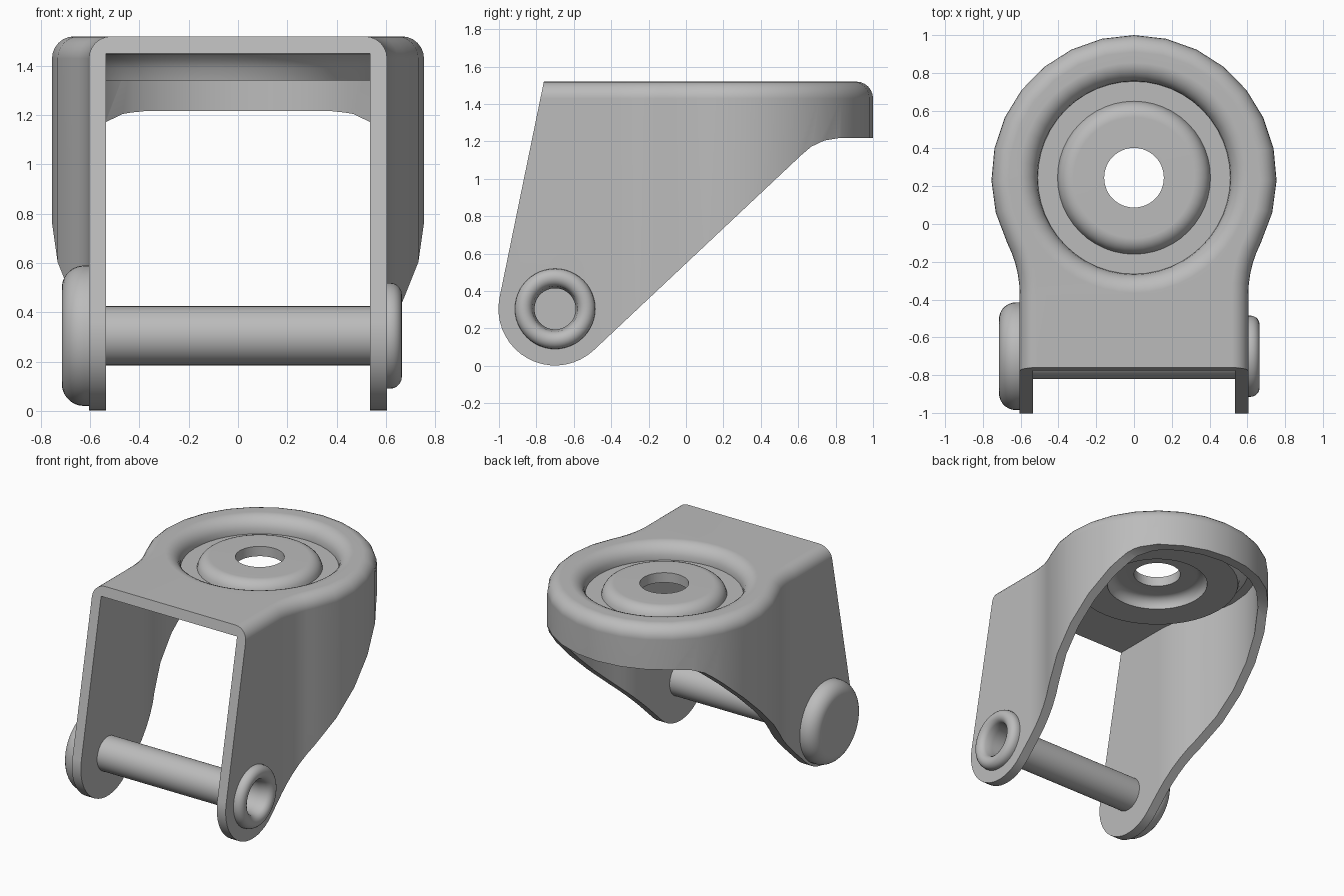
import bpy, bmesh, math
from mathutils import Vector, Matrix

if "Cube" in bpy.data.objects:
    bpy.data.objects.remove(bpy.data.objects["Cube"], do_unlink=True)

steel = bpy.data.materials.new("grey steel")
steel.use_nodes = True
GREY = (0.5, 0.5, 0.5, 1)
steel.diffuse_color = GREY
steel.node_tree.nodes["Principled BSDF"].inputs["Base Color"].default_value = GREY


def finish(name, bm):
    bmesh.ops.recalc_face_normals(bm, faces=bm.faces)
    mesh = bpy.data.meshes.new(name)
    bm.to_mesh(mesh)
    bm.free()
    mesh.materials.append(steel)
    obj = bpy.data.objects.new(name, mesh)
    bpy.context.collection.objects.link(obj)
    return obj


def loft(name, rings):
    """Skin equal-length closed rings and cap both ends."""
    bm = bmesh.new()
    loops = [[bm.verts.new(p) for p in ring] for ring in rings]
    n = len(loops[0])
    for a, b in zip(loops, loops[1:]):
        for i in range(n):
            j = (i + 1) % n
            bm.faces.new((a[i], a[j], b[j], b[i]))
    bm.faces.new(loops[0])
    bm.faces.new(loops[-1])
    return finish(name, bm)


def revolve(name, profile, centre, along_x=False, steps=48):
    """Spin (radius, height) points round z, or round x."""
    bm = bmesh.new()
    verts = [bm.verts.new((r, 0, h)) for r, h in profile]
    edges = [bm.edges.new(pair) for pair in zip(verts, verts[1:])]
    bmesh.ops.spin(bm, geom=verts + edges, cent=(0, 0, 0), axis=(0, 0, 1),
                   angle=math.tau, steps=steps, use_duplicate=False)
    bmesh.ops.remove_doubles(bm, verts=bm.verts, dist=0.0005)
    if along_x:
        bm.transform(Matrix.Rotation(math.pi / 2, 4, 'Y'))
    bm.transform(Matrix.Translation(Vector(centre)))
    return finish(name, bm)


def arc(cx, cy, r, start, end, n):
    angles = [math.radians(start + (end - start) * i / n) for i in range(n + 1)]
    return [(cx + r * math.cos(a), cy + r * math.sin(a)) for a in angles]


def combine(target, tool, operation):
    mod = target.modifiers.new(operation.lower(), 'BOOLEAN')
    mod.operation = operation
    mod.solver = 'EXACT'
    mod.object = tool
    bpy.context.view_layer.objects.active = target
    bpy.ops.object.modifier_apply(modifier=mod.name)
    bpy.data.objects.remove(tool, do_unlink=True)


def smooth(obj):
    bpy.ops.object.select_all(action='DESELECT')
    obj.select_set(True)
    bpy.context.view_layer.objects.active = obj
    bpy.ops.object.shade_smooth_by_angle(angle=math.radians(35))
    mod = obj.modifiers.new("even shading", 'WEIGHTED_NORMAL')
    mod.keep_sharp = True


# Plan outline: straight cheeks flowing into a round back, inset by d
TOP, SHEET, DISH_Y, BACK, CHEEK, BLEND = 1.52, 0.07, 0.245, 0.755, 0.605, 0.6


def outline(d, z, front):
    blend_y = DISH_Y - math.sqrt((BACK + BLEND) ** 2 - (CHEEK + BLEND) ** 2)
    meet = math.degrees(math.atan2(DISH_Y - blend_y, CHEEK + BLEND))
    half = [(CHEEK - d, front)]
    half += arc(CHEEK + BLEND, blend_y, BLEND + d, 180, 180 - meet, 5)
    half += arc(0, DISH_Y, BACK - d, -meet, 90, 9)[1:]
    left = [(-x, y) for x, y in reversed(half[:-1])]
    return [(x, y, z) for x, y in half + left]


# Fork: folded sheet with rounded top edge
ROUND = 0.09
rings = [outline(0, -0.1, -1.1)]
rings += [outline(ROUND - x, TOP - ROUND + z, -1.1)
          for x, z in arc(0, 0, ROUND, 0, 90, 6)]
fork = loft("fork", rings)
combine(fork, loft("inside", [outline(SHEET, z, -1.3) for z in (-0.3, TOP - SHEET)]),
        'DIFFERENCE')

# Trim to the side silhouette
AXLE = (0, -0.70, 0.305)
side = [(-0.76, 1.7), (-0.76, TOP)]
side += arc(AXLE[1], AXLE[2], 0.303, 169, 313, 18)
side += [(0.62, 1.13), (0.67, 1.172), (0.74, 1.205), (0.82, 1.218), (1.2, 1.218), (1.2, 1.7)]
side[0] = (-0.723, 1.7)
combine(fork, loft("silhouette", [[(x, y, z) for y, z in side] for x in (-1, 1)]),
        'INTERSECT')

# Pressed bearing dish: bowl below, groove above, hollow dome with a hole
centre = (0, DISH_Y, 0)
bowl = [(0, 1.485), (0.61, 1.485), (0.62, 1.448), (0.59, 1.425),
        (0.565, 1.39), (0.55, 1.34), (0, 1.34)]
combine(fork, revolve("bowl", bowl, centre), 'UNION')
groove = [(0, 1.6), (0.625, 1.6), (0.625, 1.5205)]
groove += arc(0.61, 1.42, 0.1, 90, 180, 6)
groove += [(0.51, 1.41), (0.405, 1.41)]
groove += arc(0.32, 1.40, 0.085, 10, 90, 6) + [(0, 1.485)]
combine(fork, revolve("groove", groove, centre), 'DIFFERENCE')
hollow = [(0, 1.2), (0.34, 1.2), (0.34, 1.34)]
hollow += arc(0.27, 1.345, 0.07, 10, 90, 5)
hollow += [(0.158, 1.415), (0.158, 1.65), (0, 1.65)]
combine(fork, revolve("hollow", hollow, centre), 'DIFFERENCE')
socket = [(0, 0.45), (0.117, 0.45), (0.117, 0.8), (0, 0.8)]
combine(fork, revolve("socket", socket, AXLE, True), 'DIFFERENCE')
smooth(fork)

# Axle with its rolled rivet end on the left
axle = [(0, -0.6), (0.12, -0.6), (0.12, 0.6), (0.215, 0.6)]
axle += arc(0.167, 0.617, 0.048, 0, 180, 10)
axle += [(0.11, 0.58), (0.11, 0.25), (0, 0.25)]
smooth(revolve("axle_pin", axle, AXLE, True))

# Rivet head on the right
head = [(0, -0.6), (0.285, -0.6)]
head += arc(0.195, -0.625, 0.09, 0, -90, 7) + [(0, -0.715)]
smooth(revolve("rivet_head", head, AXLE, True))
